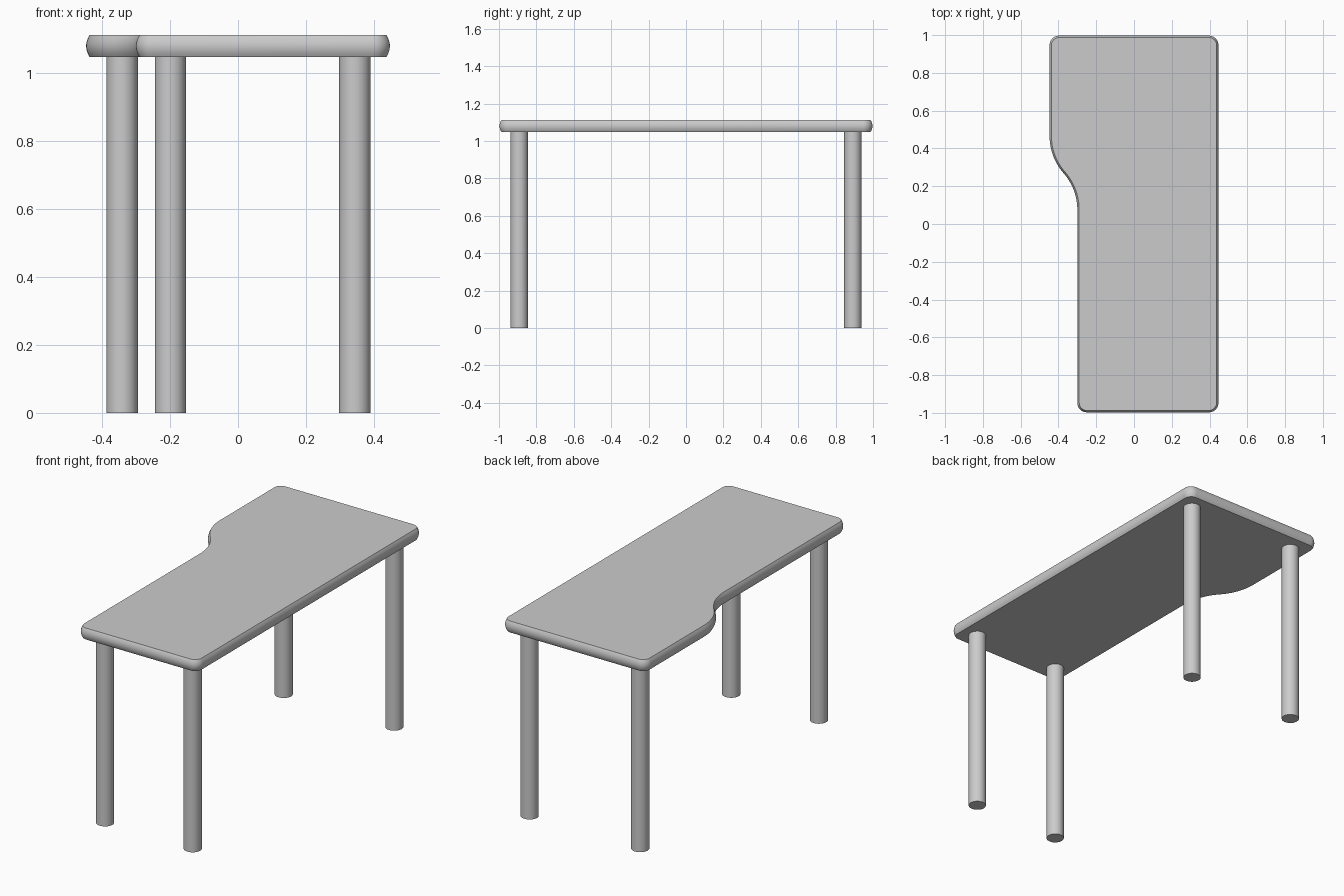
import bpy, bmesh
from math import cos, sin, radians, degrees, atan2

cube = bpy.data.objects.get("Cube")
if cube:
    bpy.data.objects.remove(cube, do_unlink=True)

GREY = (0.6, 0.6, 0.6, 1.0)
mat = bpy.data.materials.new("plain grey")
mat.use_nodes = True
mat.diffuse_color = GREY
mat.node_tree.nodes["Principled BSDF"].inputs["Base Color"].default_value = GREY

Z0, Z1 = 1.048, 1.112           # underside and top of the tabletop
XW, XN, XR = -0.447, -0.30, 0.447   # wide left edge, narrow left edge, right edge
Y, R = 0.997, 0.05              # half length and corner radius
BULGE = 0.01                    # how far the rim swells outwards


def finish(obj):
    """Give an object the material and smooth shading with sharp rims."""
    obj.data.materials.append(mat)
    bpy.ops.object.select_all(action='DESELECT')
    obj.select_set(True)
    bpy.context.view_layer.objects.active = obj
    bpy.ops.object.shade_smooth_by_angle(angle=radians(30))


def arc(cx, cy, r, a0, a1, n):
    """Points with outward normals; a negative radius gives a hollow arc."""
    for i in range(n + 1):
        a = radians(a0 + (a1 - a0) * i / n)
        nx, ny = cos(a), sin(a)
        yield cx + r * nx, cy + r * ny, nx, ny


# Tabletop outline: four rounded corners and an S-curve on one side
y_top, y_low = 0.465, 0.075
dx, dy = XN - XW, y_top - y_low
s_r = (dx * dx + dy * dy) / (4 * dx)
s_a = 2 * degrees(atan2(dx, dy))
outline = [
    *arc(XR - R, -Y + R, R, 270, 360, 10),
    *arc(XR - R, Y - R, R, 0, 90, 10),
    *arc(XW + R, Y - R, R, 90, 180, 10),
    *arc(XW + s_r, y_top, s_r, 180, 180 + s_a, 12),
    *list(arc(XN - s_r, y_low, -s_r, 180 + s_a, 180, 12))[1:],
    *arc(XN + R, -Y + R, R, 180, 270, 10),
]

# Tabletop: stacked rings that swell at mid height
bm = bmesh.new()
rings = []
STEPS = 10
for k in range(STEPS + 1):
    t = 2 * k / STEPS - 1
    d = -BULGE * t * t
    z = Z0 + (Z1 - Z0) * k / STEPS
    rings.append([bm.verts.new((x + nx * d, y + ny * d, z)) for x, y, nx, ny in outline])
for low, high in zip(rings, rings[1:]):
    for i in range(len(low)):
        j = (i + 1) % len(low)
        bm.faces.new((low[i], low[j], high[j], high[i]))
bm.faces.new(rings[-1])
bm.faces.new(rings[0][::-1])
mesh = bpy.data.meshes.new("tabletop")
bm.to_mesh(mesh)
bm.free()
tabletop = bpy.data.objects.new("tabletop", mesh)
bpy.context.collection.objects.link(tabletop)
finish(tabletop)

# Legs: plain round posts
for name, x, y in (("front_left_leg", 0.344, -0.892), ("back_left_leg", 0.344, 0.892),
                   ("front_right_leg", -0.199, -0.892), ("back_right_leg", -0.341, 0.892)):
    bpy.ops.mesh.primitive_cylinder_add(vertices=48, radius=0.046, depth=Z0,
                                        location=(x, y, Z0 / 2))
    leg = bpy.context.object
    leg.name = name
    finish(leg)
